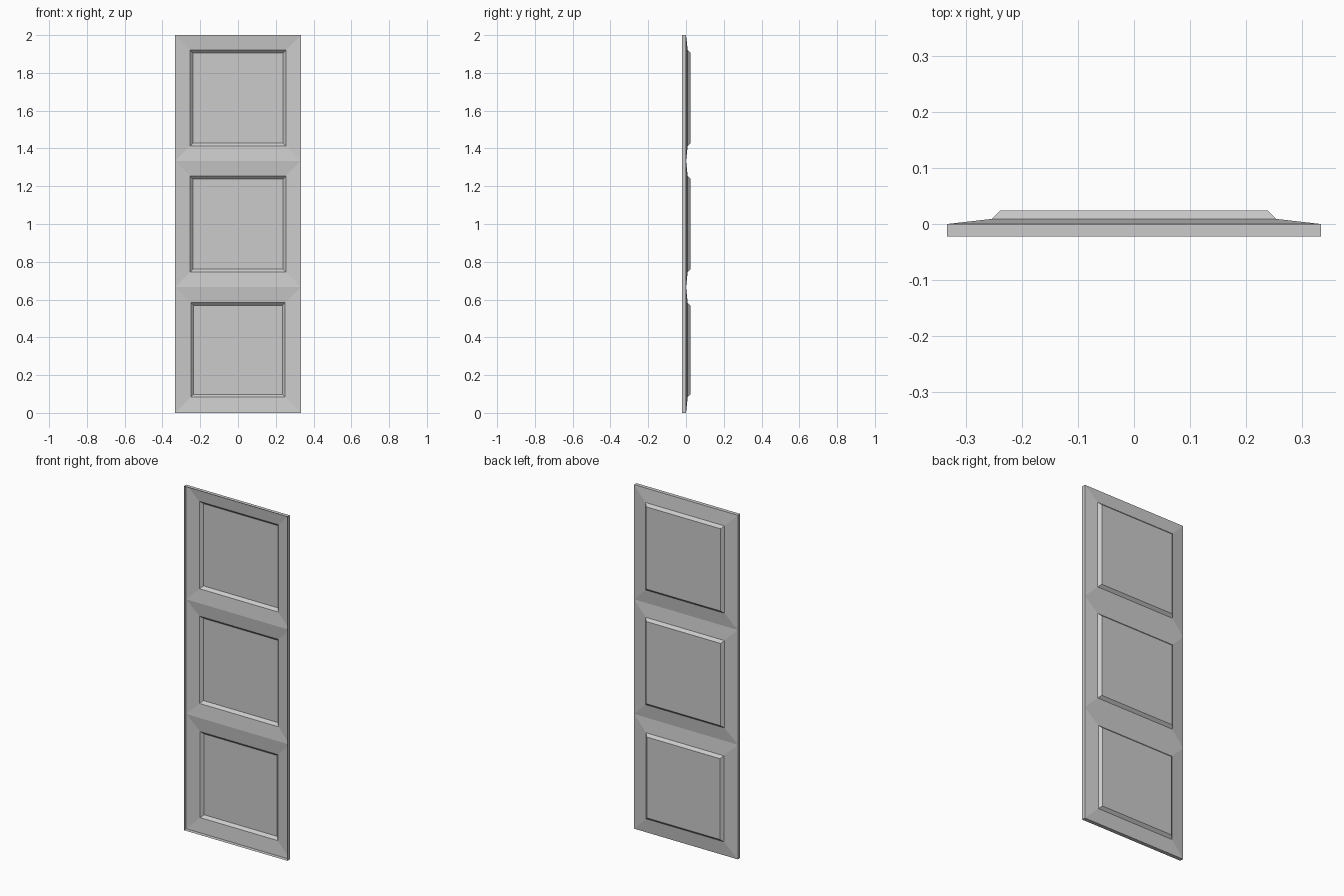
import bpy, bmesh

cube = bpy.data.objects.get("Cube")
if cube:
    bpy.data.objects.remove(cube, do_unlink=True)

# Painted grey finish
mat = bpy.data.materials.new("Plain grey")
mat.use_nodes = True
grey = (0.6, 0.6, 0.6, 1)
mat.diffuse_color = grey
mat.node_tree.nodes["Principled BSDF"].inputs["Base Color"].default_value = grey

HALF, BAY, FRONT = 0.333, 2 / 3, -0.022


def make_object(name, bm):
    bmesh.ops.remove_doubles(bm, verts=bm.verts, dist=1e-4)
    mesh = bpy.data.meshes.new(name)
    bm.to_mesh(mesh)
    bm.free()
    mesh.materials.append(mat)
    obj = bpy.data.objects.new(name, mesh)
    bpy.context.collection.objects.link(obj)


def ring(bm, half_x, half_z, y, zc):
    corners = ((-1, -1), (-1, 1), (1, 1), (1, -1))
    return [bm.verts.new((sx * half_x, y, zc + sz * half_z)) for sx, sz in corners]


def bridge(bm, a, b):
    for i in range(4):
        j = (i + 1) % 4
        bm.faces.new((a[i], a[j], b[j], b[i]))


# Pressed sheet: sloping mitred frame, chamfer and flat field in each bay
for i, name in enumerate(("lower_panel", "middle_panel", "upper_panel")):
    size = 0.25 if i == 0 else 0.254
    bm = bmesh.new()
    zc = BAY * (i + 0.5)
    steps = ((HALF, BAY / 2, 0), (size, size, 0.009), (size - 0.015, size - 0.015, 0.024))
    rings = [ring(bm, *s, zc) for s in steps]
    for a, b in zip(rings, rings[1:]):
        bridge(bm, a, b)
    bm.faces.new(rings[-1])
    make_object(name, bm)

# Folded edge around the whole door, open at the front
bm = bmesh.new()
bridge(bm, ring(bm, HALF, 1, FRONT, 1), ring(bm, HALF, 1, 0, 1))
make_object("edge_rim", bm)
